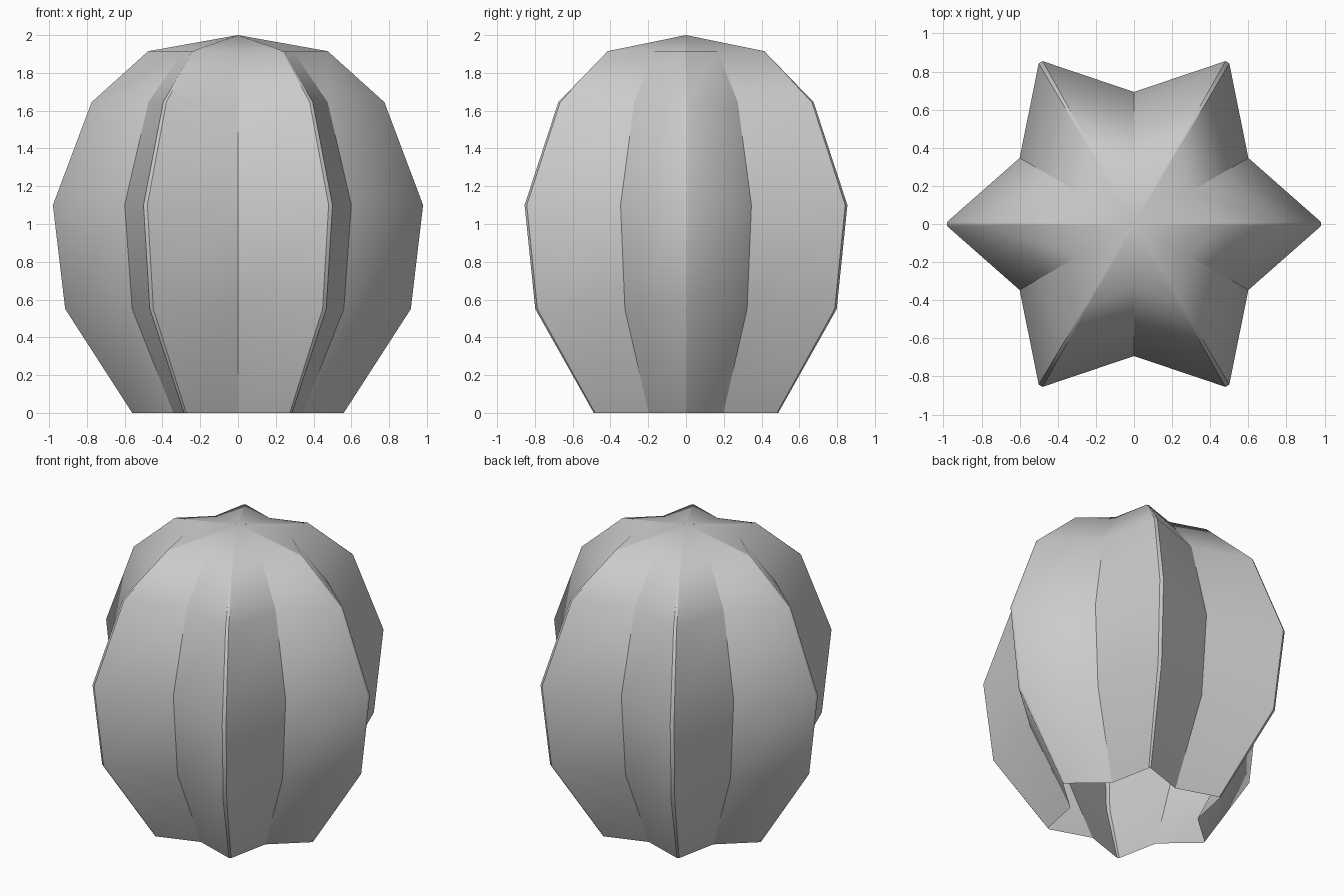
import bpy
import bmesh
from math import cos, sin, pi

cube = bpy.data.objects.get("Cube")
if cube:
    bpy.data.objects.remove(cube, do_unlink=True)

# Ridge profile from the open base upward: (radius, height)
PROFILE = [(0.56, 0), (0.915, 0.55), (0.98, 1.1), (0.775, 1.645), (0.475, 1.915)]
TOP = 2.0
RIBS = 6
VALLEY = 0.707       # valley radius relative to the ridge
RIDGE_HALF = 0.012   # half width of the blunt ridge

grey = bpy.data.materials.new("plain grey")
grey.use_nodes = True
colour = (0.6, 0.6, 0.6, 1)
grey.diffuse_color = colour
grey.node_tree.nodes["Principled BSDF"].inputs["Base Color"].default_value = colour


def star_ring(bm, radius, z):
    """Star outline: two points on each blunt ridge, one in each valley."""
    ring = []
    half = RIDGE_HALF * radius
    for i in range(RIBS):
        a = 2 * pi * i / RIBS
        for side in (-half, half):
            ring.append(bm.verts.new((radius * cos(a) - side * sin(a),
                                      radius * sin(a) + side * cos(a), z)))
        v = a + pi / RIBS
        r = radius * VALLEY
        ring.append(bm.verts.new((r * cos(v), r * sin(v), z)))
    return ring


# Ribbed body, open underneath
bm = bmesh.new()
rings = [star_ring(bm, r, z) for r, z in PROFILE]
count = len(rings[0])
for low, high in zip(rings, rings[1:]):
    for i in range(count):
        j = (i + 1) % count
        bm.faces.new((low[i], low[j], high[j], high[i]))

# Shallow pointed crown
apex = bm.verts.new((0, 0, TOP))
for i in range(count):
    bm.faces.new((rings[-1][i], rings[-1][(i + 1) % count], apex))

# Smooth shading, with crisp valleys and diagonal ridges
for face in bm.faces:
    face.smooth = True
for low, high in zip(rings, rings[1:]):
    for i in range(count):
        on_side_ridge = i % 3 != 2 and abs(low[i].co.y) < 0.05
        if not on_side_ridge:
            bm.edges.get((low[i], high[i])).smooth = False

mesh = bpy.data.meshes.new("ribbed_body")
bm.to_mesh(mesh)
bm.free()
mesh.materials.append(grey)
body = bpy.data.objects.new("ribbed_body", mesh)
bpy.context.collection.objects.link(body)
